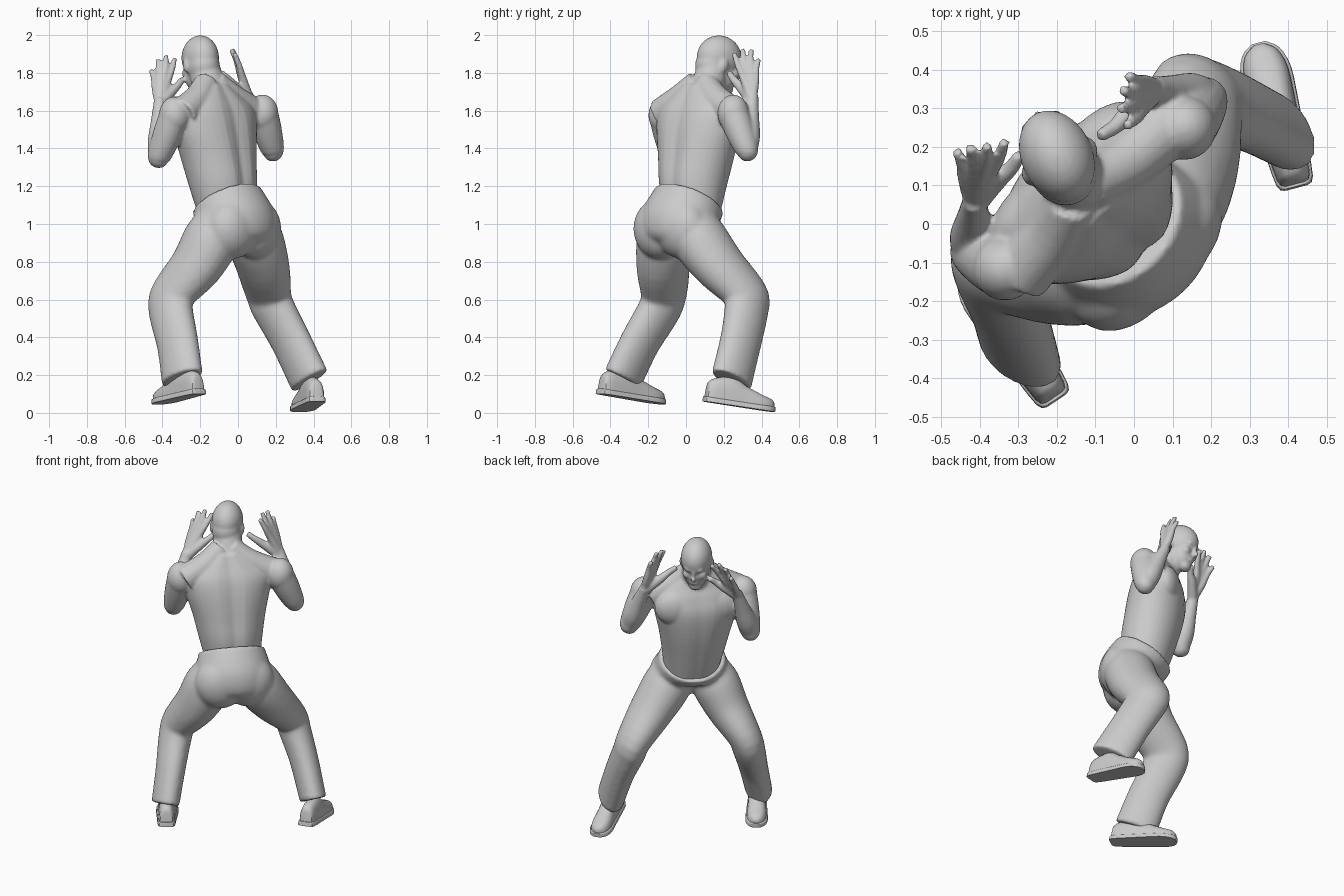
import bpy, bmesh, math
from mathutils import Vector, Matrix

if "Cube" in bpy.data.objects:
    bpy.data.objects.remove(bpy.data.objects["Cube"])

grey = bpy.data.materials.new("plain grey")
grey.use_nodes = True
GREY = (0.6, 0.6, 0.6, 1)
grey.diffuse_color = GREY
grey.node_tree.nodes["Principled BSDF"].inputs["Base Color"].default_value = GREY

# The body is turned, so it has its own sideways and forward directions
S = math.sqrt(0.5)
SIDE, FWD, UP = Vector((S, S, 0)), Vector((-S, S, 0)), Vector((0, 0, 1))


def basis(origin, side, fwd, up):
    m = Matrix((side, fwd, up)).transposed().to_4x4()
    m.translation = origin
    return m


BODY = basis(Vector(), SIDE, FWD, UP)


def spline(rows, steps=4):
    """Smooth in-between rows that pass through the given ones."""
    out = []
    for i in range(len(rows) - 1):
        a, b, c, d = (rows[min(max(i + k, 0), len(rows) - 1)] for k in (-1, 0, 1, 2))
        for k in range(steps):
            t = k / steps
            out.append([q + t / 2 * (r - p + t * (2 * p - 5 * q + 4 * r - s + t * (3 * (q - r) + s - p)))
                        for p, q, r, s in zip(a, b, c, d)])
    return out + [rows[-1]]


def loft(bm, rings):
    """Skin a row of closed rings and cap both ends."""
    loops = [[bm.verts.new(p) for p in ring] for ring in rings]
    n = len(loops[0])
    for a, b in zip(loops, loops[1:]):
        for i in range(n):
            j = (i + 1) % n
            bm.faces.new((a[i], a[j], b[j], b[i]))
    bm.faces.new(loops[0][::-1])
    bm.faces.new(loops[-1])


def trunk(bm, rows, groove=0.0, n=40):
    """Stack of tilted ovals; a row is side, forward, height, width, depth, tilt."""
    rings = []
    for s, f, z, a, b, tilt in spline(rows):
        ring = []
        for i in range(n):
            t = math.tau * i / n
            back = abs(t - 1.5 * math.pi)
            front = abs(t - 0.5 * math.pi)
            dent = 1 - groove * (math.exp(-(back / 0.2) ** 2) + 0.4 * math.exp(-(front / 0.2) ** 2))
            ring.append(BODY @ Vector((s + a * math.cos(t), f + b * dent * math.sin(t),
                                       z - tilt * math.sin(t))))
        rings.append(ring)
    loft(bm, rings)


def limb(bm, points, widths, depths=None, n=18):
    """Tube through points with a sideways and a front-to-back radius at each one."""
    rows = spline([(*p, a, b) for p, a, b in zip(points, widths, depths or widths)])
    pts = [Vector(row[:3]) for row in rows]
    rings = []
    for i, (p, row) in enumerate(zip(pts, rows)):
        d = (pts[min(i + 1, len(pts) - 1)] - pts[max(i - 1, 0)]).normalized()
        u = d.cross(FWD).normalized()
        v = d.cross(u)
        rings.append([p + u * row[3] * math.cos(math.tau * k / n) + v * row[4] * math.sin(math.tau * k / n)
                      for k in range(n)])
    loft(bm, rings)


def ball(bm, frame, centre, size):
    m = frame @ Matrix.Translation(centre) @ Matrix.Diagonal((*size, 1))
    bmesh.ops.create_uvsphere(bm, u_segments=24, v_segments=16, radius=1, matrix=m)


def finish(bm, name, voxel=None, smooth=0):
    bmesh.ops.recalc_face_normals(bm, faces=bm.faces)
    me = bpy.data.meshes.new(name)
    bm.to_mesh(me)
    bm.free()
    me.materials.append(grey)
    ob = bpy.data.objects.new(name, me)
    bpy.context.collection.objects.link(ob)
    for o in bpy.context.selected_objects:
        o.select_set(False)
    bpy.context.view_layer.objects.active = ob
    ob.select_set(True)
    if voxel:
        rem = ob.modifiers.new("fuse", 'REMESH')
        rem.mode = 'VOXEL'
        rem.voxel_size = voxel
        rem.use_smooth_shade = True
        sm = ob.modifiers.new("soften", 'SMOOTH')
        sm.factor, sm.iterations = 0.5, smooth
    else:
        bpy.ops.object.shade_smooth_by_angle(angle=math.radians(40))


# Bare torso with chest, shoulder slopes and neck
bm = bmesh.new()
trunk(bm, [(-.02, .055, 1.04, .16, .135, .03), (-.03, .078, 1.2, .19, .163, .03),
           (-.035, .11, 1.35, .22, .18, 0), (-.04, .132, 1.5, .258, .177, 0),
           (-.04, .135, 1.6, .262, .15, 0), (-.045, .14, 1.67, .2, .115, 0),
           (-.05, .155, 1.74, .1, .085, 0)], groove=0.12)
for k in (-1, 1):
    ball(bm, BODY, (-.04 + k * .12, .205, 1.53), (.145, .08, .12))
    limb(bm, [BODY @ Vector(p) for p in ((-.045 + k * .03, .16, 1.75), (-.04 + k * .13, .13, 1.665),
                                         (-.03 + k * .27, .12, 1.585))], (.065, .075, .084))
limb(bm, [(-.13, .07, 1.6), (-.15, .11, 1.72), (-.19, .155, 1.85)], (.105, .09, .085))

# Head, tipped downward
look = Vector((-.42, .9, -.25)).normalized()
side = look.cross(UP).normalized()
HEAD = basis(Vector((-.2, .176, 1.88)), side, look, side.cross(look))
ball(bm, HEAD, (0, 0, 0), (.093, .125, .118))
ball(bm, HEAD, (0, -.022, -.05), (.088, .1, .1))
ball(bm, HEAD, (0, .045, -.085), (.075, .075, .095))
ball(bm, HEAD, (0, .08, -.15), (.042, .036, .034))
ball(bm, HEAD, (0, .107, -.015), (.06, .018, .016))
ball(bm, HEAD, (0, .13, -.07), (.014, .022, .018))
ball(bm, HEAD, (0, .122, -.045), (.01, .014, .03))
ball(bm, HEAD, (0, .115, -.112), (.026, .01, .012))
for k in (-1, 1):
    ball(bm, HEAD, (k * .092, -.005, -.045), (.013, .024, .036))
    ball(bm, HEAD, (k * .042, .085, -.065), (.032, .03, .03))

# Raised arms: shoulder, elbow, wrist and finger tips, thumb last
arms = [((-.335, -.115, 1.575), (-.42, -.07, 1.35), (-.415, .05, 1.63),
         [(-.335, .215, 1.875), (-.38, .205, 1.89), (-.425, .2, 1.87),
          (-.46, .19, 1.815), (-.295, .18, 1.765)]),
        ((.13, .25, 1.585), (.185, .325, 1.385), (.065, .35, 1.65),
         [(-.02, .255, 1.905), (-.035, .3, 1.925), (-.03, .345, 1.925),
          (-.015, .385, 1.875), (-.09, .228, 1.8)])]
for shoulder, elbow, wrist, tips in arms:
    s, e, w = Vector(shoulder), Vector(elbow), Vector(wrist)
    ball(bm, Matrix(), s, (.084, .084, .1))
    limb(bm, [s, s.lerp(e, .5), e, e - UP * .03], (.083, .077, .06, .035))
    ball(bm, Matrix(), e, (.054, .054, .054))
    limb(bm, [e, e.lerp(w, .3), e.lerp(w, .7), w, w + (w - e) * .1],
         (.052, .06, .045, .034, .032))
    for i, tip in enumerate(tips):
        t = Vector(tip)
        fat = 1.25 if i == 4 else 1
        limb(bm, [w, w.lerp(t, .48), w.lerp(t, .75) - FWD * .006, t],
             [r * fat for r in (.026, .022, .017, .014)], n=10)
finish(bm, "bare_upper_body", .0085, 4)

# Trousers: seat with a dipping waist, then two bent legs
bm = bmesh.new()
trunk(bm, [(-.03, .055, 1.125, .197, .163, .095), (-.03, -.015, 1.03, .222, .185, .05),
           (-.02, -.055, .95, .2, .155, 0), (0, -.04, .88, .12, .1, 0)])
for k in (-1, 1):
    ball(bm, BODY, (-.035 + k * .085, -.08, .975), (.155, .118, .16))
legs = [[(-.09, -.09, 1.02), (-.14, -.11, .92), (-.22, -.12, .78), (-.345, -.115, .63),
         (-.355, -.145, .54), (-.32, -.245, .37), (-.295, -.335, .18)],
        [(.06, .02, 1.02), (.09, .07, .92), (.13, .175, .78), (.16, .315, .63),
         (.19, .32, .55), (.28, .29, .38), (.38, .24, .17)]]
for path in legs:
    limb(bm, path, (.125, .145, .13, .102, .097, .086, .08),
         (.13, .155, .15, .135, .13, .125, .13), 24)
finish(bm, "trousers", .012, 8)


# Shoes: a rounded upper on a slightly wider sole
def shoe(name, heel, toe):
    heel, toe = Vector(heel), Vector(toe)
    d = toe - heel
    across = d.cross(UP).normalized()
    lift = across.cross(d).normalized()
    rows = spline([(0, .025, .07), (.05, .044, .11), (.35, .052, .14), (.55, .056, .105),
                   (.8, .06, .07), (.94, .045, .055), (1, .018, .035)], 3)
    for part, grow, low, thick in (("upper", 1, .012, None), ("sole", 1.12, 0, .028)):
        bm = bmesh.new()
        rings = []
        flat = 0.3 if thick else 0.75
        for t, w, h in rows:
            c = heel + d * ((t - .5) * (1 + (grow - 1) * .3) + .5) + lift * low
            arc = [math.pi * i / 10 for i in range(11)]
            rings.append([c + across * (w * grow * math.copysign(abs(math.cos(a)) ** flat, math.cos(a)))
                          + lift * (thick or h) * max(math.sin(a), 0) ** flat for a in arc])
        loft(bm, rings)
        finish(bm, name + "_" + part)


shoe("left_shoe", (-.205, -.453, .1), (-.425, -.125, .045))
shoe("right_shoe", (.42, .1, .06), (.325, .46, .005))
